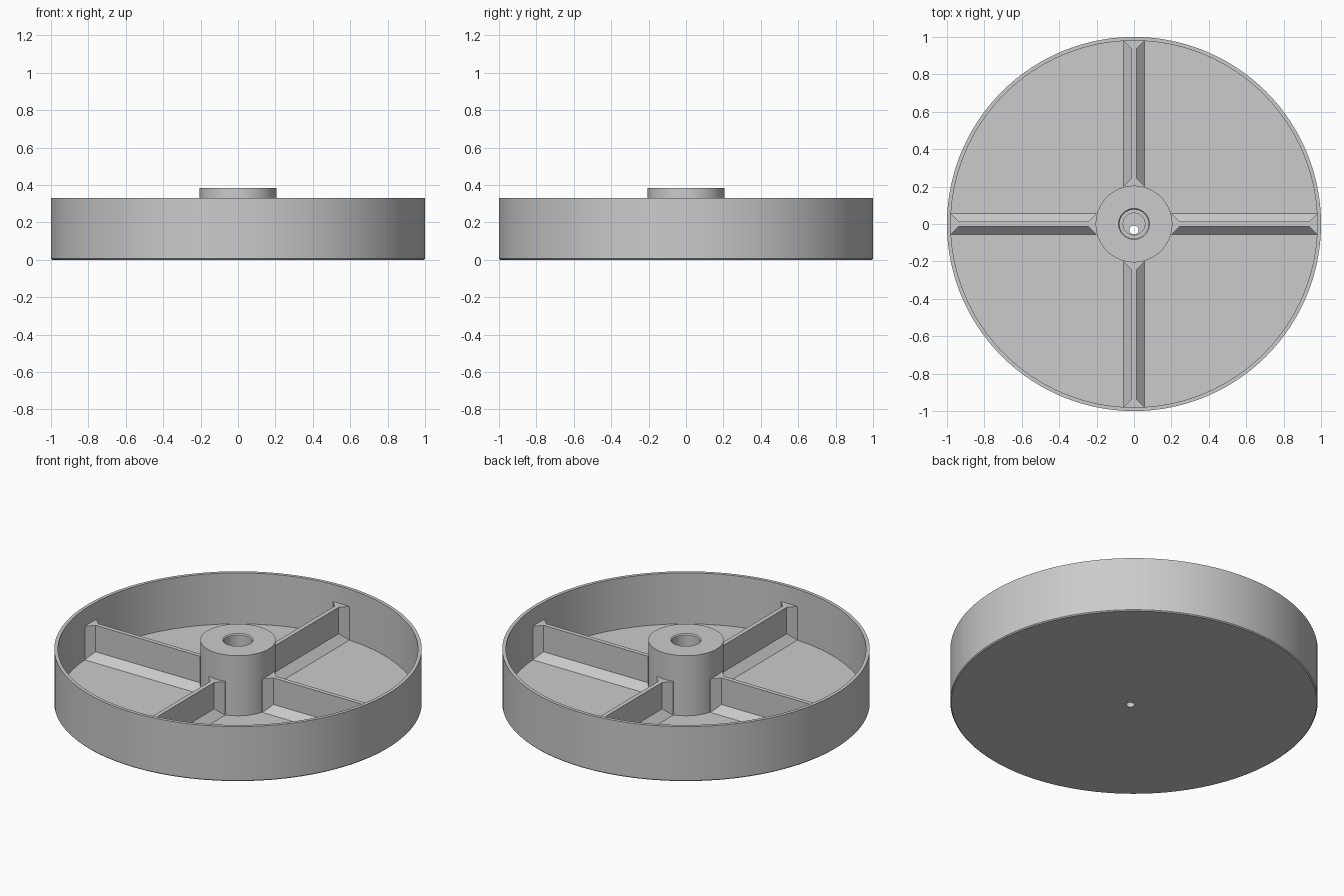
import bpy, bmesh, math
from mathutils import Matrix

cube = bpy.data.objects.get("Cube")
if cube:
    bpy.data.objects.remove(cube, do_unlink=True)

# Single plain grey
grey = bpy.data.materials.new("plain_grey")
grey.use_nodes = True
colour = (0.6, 0.6, 0.6, 1)
grey.diffuse_color = colour
grey.node_tree.nodes["Principled BSDF"].inputs["Base Color"].default_value = colour

R, WALL, RIM, FLOOR = 1.0, 0.98, 0.33, 0.024
HUB_R, HUB_TOP, BORE, PILOT = 0.205, 0.385, 0.077, 0.058
RIB_TOP, WEB, FLARE = 0.226, 0.013, 0.043


def finish(bm, name):
    bmesh.ops.recalc_face_normals(bm, faces=bm.faces)
    mesh = bpy.data.meshes.new(name)
    bm.to_mesh(mesh)
    bm.free()
    ob = bpy.data.objects.new(name, mesh)
    bpy.context.collection.objects.link(ob)
    mesh.materials.append(grey)
    return ob


def lathe(name, profile, steps=128):
    """Spin a closed (radius, z) profile around the z axis."""
    bm = bmesh.new()
    vs = [bm.verts.new((r, 0, z)) for r, z in profile]
    edges = [bm.edges.new((vs[i], vs[(i + 1) % len(vs)])) for i in range(len(vs))
             if profile[i][0] + profile[(i + 1) % len(vs)][0] > 0]
    bmesh.ops.spin(bm, geom=vs + edges, cent=(0, 0, 0), axis=(0, 0, 1),
                   angle=math.tau, steps=steps)
    bmesh.ops.remove_doubles(bm, verts=bm.verts, dist=1e-5)
    return finish(bm, name)


def prism(name, outline, offset, turn):
    """Extrude a planar outline by an offset, then turn it about z."""
    bm = bmesh.new()
    face = bm.faces.new([bm.verts.new(p) for p in outline])
    new = bmesh.ops.extrude_face_region(bm, geom=[face])["geom"]
    bmesh.ops.translate(bm, vec=offset,
                        verts=[g for g in new if isinstance(g, bmesh.types.BMVert)])
    bm.transform(Matrix.Rotation(turn, 4, "Z"))
    return finish(bm, name)


# Round tray with a slim wall and a tiny bevel under the edge
tray = lathe("tray", [(0, 0), (R - 0.006, 0), (R, 0.006), (R, RIM),
                      (WALL, RIM), (WALL, FLOOR), (0, FLOOR)])

# Off-centre drain hole through the floor
bm = bmesh.new()
bmesh.ops.create_cone(bm, cap_ends=True, segments=32, radius1=0.024, radius2=0.024,
                      depth=0.2, matrix=Matrix.Translation((0, -0.032, 0)))
cutter = finish(bm, "drain_cutter")
cutter.hide_render = True
cutter.hide_set(True)
cut = tray.modifiers.new("drain_hole", "BOOLEAN")
cut.operation = "DIFFERENCE"
cut.solver = "EXACT"
cut.object = cutter
bpy.context.view_layer.objects.active = tray
tray.select_set(True)
bpy.ops.object.modifier_apply(modifier=cut.name)
bpy.data.objects.remove(cutter, do_unlink=True)

# Hub with a chamfered, stepped bore
hub = lathe("hub", [(HUB_R, FLOOR / 2), (HUB_R, HUB_TOP), (BORE + 0.006, HUB_TOP),
                    (BORE, HUB_TOP - 0.006), (BORE, 0.1), (PILOT, 0.1),
                    (PILOT, FLOOR / 2)], 96)

# Four ribs: an upright web flared at both ends, on a sloping foot
inner, outer, sink = HUB_R - 0.003, WALL, 0.008
wide = WEB + FLARE
side = [(inner - sink, wide), (inner, wide), (inner + FLARE, WEB),
        (outer - FLARE, WEB), (outer, wide), (outer + sink, wide)]
plan = side + [(x, -y) for x, y in reversed(side)]
base = FLOOR / 2
foot = [(-wide, base), (wide, base), (wide, FLOOR), (WEB, FLOOR + FLARE),
        (-WEB, FLOOR + FLARE), (-wide, FLOOR)]
for i, place in enumerate(("left", "back", "right", "front")):
    turn = i * math.pi / 2
    prism(place + "_rib_web", [(x, y, base) for x, y in plan],
          (0, 0, RIB_TOP - base), turn)
    prism(place + "_rib_foot", [(inner - sink, y, z) for y, z in foot],
          (outer - inner + 2 * sink, 0, 0), turn)

# Smooth round surfaces, crisp edges
bpy.ops.object.select_all(action="DESELECT")
for ob in (tray, hub):
    ob.select_set(True)
bpy.context.view_layer.objects.active = tray
bpy.ops.object.shade_smooth_by_angle(angle=math.radians(30))
